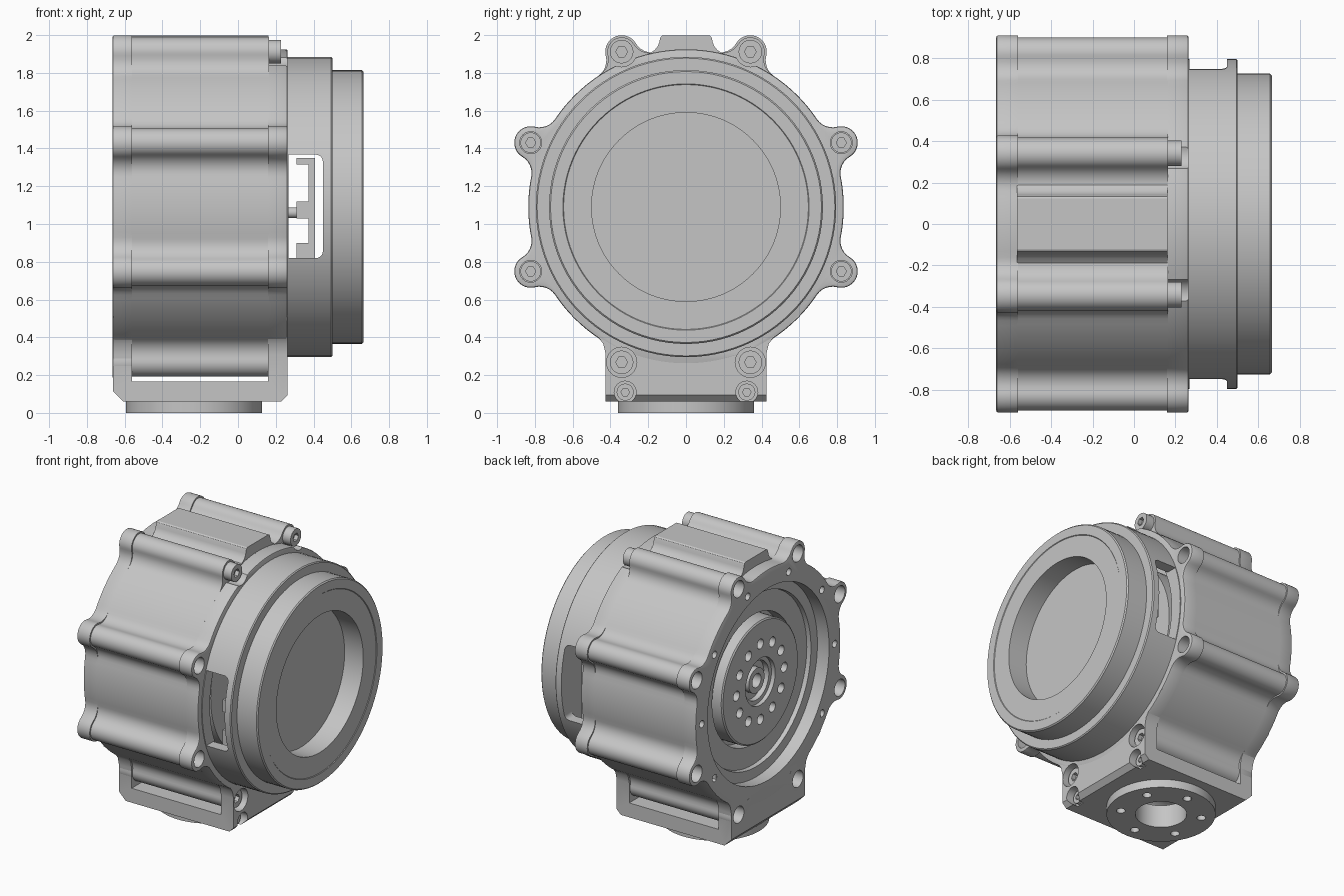
import bpy, bmesh
from math import sin, cos, pi, acos, radians, hypot
from mathutils import Vector, Matrix

if bpy.data.objects.get("Cube"):
    bpy.data.objects.remove(bpy.data.objects["Cube"])

CZ = 1.09        # height of the main axis
R, D = 0.835, 0.89   # drum radius, lug pitch radius
REAR, FRONT = -0.664, 0.263  # ends of the drum
FOOT_X = -0.233
helpers = []

grey = bpy.data.materials.new("machined grey")
grey.use_nodes = True
grey.diffuse_color = (0.56, 0.56, 0.56, 1)
grey.node_tree.nodes["Principled BSDF"].inputs["Base Color"].default_value = (0.56, 0.56, 0.56, 1)


def make(name, bm):
    bmesh.ops.remove_doubles(bm, verts=bm.verts, dist=1e-5)
    bmesh.ops.recalc_face_normals(bm, faces=bm.faces)
    mesh = bpy.data.meshes.new(name)
    bm.to_mesh(mesh)
    bm.free()
    mesh.materials.append(grey)
    obj = bpy.data.objects.new(name, mesh)
    bpy.context.collection.objects.link(obj)
    return obj


def prism(name, pts, x0, x1, round_at=None):
    """Extrude a (y, z) outline along x, optionally rounding the rim at one end."""
    bm = bmesh.new()
    face = bm.faces.new([bm.verts.new((x0, y, z)) for y, z in pts])
    ext = bmesh.ops.extrude_face_region(bm, geom=[face])["geom"]
    bmesh.ops.translate(bm, vec=(x1 - x0, 0, 0),
                        verts=[g for g in ext if isinstance(g, bmesh.types.BMVert)])
    if round_at is not None:
        rim = [e for e in bm.edges if all(abs(v.co.x - round_at) < 1e-5 for v in e.verts)]
        bmesh.ops.bevel(bm, geom=rim, offset=0.01, segments=2, affect='EDGES', profile=0.5)
    return make(name, bm)


def ring(y, z, r, n=32):
    return [(y + r * cos(2 * pi * i / n), z + r * sin(2 * pi * i / n)) for i in range(n)]


def rod(name, y, z, r, x0, x1, n=32):
    return prism(name, ring(y, z, r, n), x0, x1)


def upright(name, x, y, r, z0, z1, n=32):
    bm = bmesh.new()
    bmesh.ops.create_cone(bm, cap_ends=True, segments=n, radius1=r, radius2=r, depth=z1 - z0,
                          matrix=Matrix.Translation((x, y, (z0 + z1) / 2)))
    return make(name, bm)


def box(name, lo, hi, turn=0):
    lo, hi = Vector(lo), Vector(hi)
    bm = bmesh.new()
    bmesh.ops.create_cube(bm, size=1, matrix=Matrix.Translation((lo + hi) / 2)
                          @ Matrix.Rotation(turn, 4, 'Y') @ Matrix.Diagonal((*(hi - lo), 1)))
    return make(name, bm)


def lathe(name, profile, n=96):
    """Revolve a closed (x, radius) profile about the main axis."""
    bm = bmesh.new()
    vs = [bm.verts.new((x, 0, CZ + r)) for x, r in profile]
    es = [bm.edges.new((vs[i - 1], vs[i])) for i in range(len(vs))]
    bmesh.ops.spin(bm, geom=vs + es, cent=(0, 0, CZ), axis=(1, 0, 0),
                   angle=2 * pi, steps=n, use_merge=True)
    bmesh.ops.dissolve_degenerate(bm, edges=bm.edges, dist=1e-5)
    return make(name, bm)


def cut(obj, cutters):
    for c in cutters:
        c.hide_render = True
        mod = obj.modifiers.new("cut", 'BOOLEAN')
        mod.object, mod.operation, mod.solver = c, 'DIFFERENCE', 'EXACT'
        if c not in helpers:
            helpers.append(c)
    deps = bpy.context.evaluated_depsgraph_get()
    mesh = bpy.data.meshes.new_from_object(obj.evaluated_get(deps))
    obj.modifiers.clear()
    obj.data = mesh
    return obj


def at(p, d=D):
    return d * cos(p), CZ + d * sin(p)


def lug_outline(lugs, l, f=0.1):
    """Circle with round lugs blended in by concave fillets."""
    def arc(c, r, a0, a1, n):
        return [(c[0] + r * cos(a0 + (a1 - a0) * i / n), c[1] + r * sin(a0 + (a1 - a0) * i / n))
                for i in range(n + 1)]
    a = acos(((R + f) ** 2 + D * D - (l + f) ** 2) / (2 * (R + f) * D))
    # direction from lug to fillet centre, in the frame of the lug
    fx, fy = (R + f) * cos(a) - D, (R + f) * sin(a)
    b = acos(fx / hypot(fx, fy))
    out = []
    for i, p in enumerate(lugs):
        F1, F2 = at(p - a, R + f), at(p + a, R + f)
        out += arc(F1, f, p - a + pi, p - b + pi, 6)
        out += arc(at(p), l, p - b, p + b, 16)[1:-1]
        out += arc(F2, f, p + b - pi, p + a - pi, 6)
        nxt = lugs[(i + 1) % len(lugs)] + (2 * pi if i == len(lugs) - 1 else 0)
        n = max(4, int((nxt - p) / radians(4)))
        out += arc((0, CZ), R, p + a, nxt - a, n)[1:-1]
    return out


ALL = [radians(22.5 + 45 * k) for k in range(8)]
SIDE = [ALL[i] for i in (0, 3, 4, 7)]
ENDS = [ALL[i] for i in (1, 2, 5, 6)]

# Shared cutters
bore = rod("bore_cutter", 0, CZ, 0.70, -0.7, -0.45, 96)
front_bore = rod("front_bore_cutter", 0, CZ, 0.70, 0.02, 0.3, 96)
lug_holes = [rod("lug_hole_cutter", *at(p), 0.06, -0.7, -0.4) for p in ALL]
rim_holes = [rod("rim_hole_cutter", *at(k * pi / 5, 0.765), 0.026, -0.7, -0.6, 16) for k in range(10)]
pockets = [rod("pocket_cutter", *at(p), 0.08, 0.165, 0.3) for p in ENDS]
screw_holes = [rod("screw_cutter", *at(p), 0.058, 0.1, 0.3) for p in SIDE]

# Drum body with its two flanges
cut(prism("drum_body", lug_outline(ALL, 0.076), -0.565, 0.165),
    [bore, front_bore] + lug_holes + screw_holes)
cut(prism("rear_flange", lug_outline(ALL, 0.087), REAR, -0.56, REAR), [bore] + lug_holes + rim_holes)
cut(prism("front_flange", lug_outline(SIDE, 0.087), 0.16, FRONT, FRONT),
    [front_bore] + pockets + screw_holes)

# Raised pad on top
half = [(0.21, 1.888), (0.185, 1.908), (0.165, 1.922), (0.15, 1.94), (0.142, 1.96), (0.138, 1.98),
        (0.132, 1.993), (0.122, 1.999)]
prism("top_pad", half + [(-y, z) for y, z in reversed(half)], -0.565, 0.162)

# Base frame with side windows, chamfered ends and bolt pockets
half = [(0.425, 0.06), (0.425, 0.31), (0.438, 0.365), (0.47, 0.41), (0.6, 0.51), (0.6, 0.8)]
base = prism("base_frame", half + [(-y, z) for y, z in reversed(half)], REAR + 0.001, FRONT - 0.001)
chamfers = [box("chamfer_cutter", (x - s, -1, 0.06 - s), (x + s, 1, 0.06 + s), pi / 4)
            for x, s in ((REAR, 0.04), (FRONT, 0.025))]
window = box("window_cutter", (-0.56, -1, 0.165), (0.16, 1, 0.95))
low_pockets = [rod("low_pocket_cutter", s * 0.322, 0.11, 0.058, 0.19, 0.3) for s in (-1, 1)]
foot_hole = upright("foot_hole_cutter", FOOT_X, 0, 0.17, -0.1, 0.2)
cut(base, [window, bore, front_bore, foot_hole] + chamfers + pockets + low_pockets + lug_holes[4:])

# Round mounting foot
foot_bolts = [upright("foot_bolt_cutter", FOOT_X + 0.27 * cos(a), 0.27 * sin(a), 0.03, -0.1, 0.045, 16)
              for a in [radians(30 + 60 * k) for k in range(6)]]
cut(upright("mounting_foot", FOOT_X, 0, 0.36, 0, 0.065, 64), [foot_hole] + foot_bolts)


# Socket head bolts
def bolt(name, y, z, r, x0, x1):
    socket = rod("socket_cutter", y, z, r * 0.5, x1 - 0.03, x1 + 0.1, 6)
    cut(rod(name, y, z, r, x0, x1), [socket])


for p in ENDS:
    bolt("flange_bolt", *at(p), 0.062, 0.15, 0.228)
for p in SIDE:
    bolt("lug_screw", *at(p), 0.054, 0.09, 0.12)
for s in (-1, 1):
    bolt("base_bolt", s * 0.322, 0.11, 0.045, 0.18, 0.215)

# Front housing with recessed window and side slots
housing = lathe("front_housing", [
    (0.25, 0.72), (0.25, 0.795), (0.493, 0.795), (0.5, 0.788), (0.5, 0.725), (0.656, 0.725),
    (0.664, 0.717), (0.664, 0.652), (0.66, 0.648), (0.66, 0.5), (0.51, 0.5), (0.51, 0),
    (0.45, 0), (0.45, 0.72)])
slot = box("slot_cutter", (0.268, -1, 0.82), (0.449, 1, 1.367))
bm = bmesh.new()
bm.from_mesh(slot.data)
corners = [e for e in bm.edges if all(v.co.x > 0.4 for v in e.verts)
           and abs(e.verts[0].co.y - e.verts[1].co.y) > 1]
bmesh.ops.bevel(bm, geom=corners, offset=0.035, segments=5, affect='EDGES', profile=0.5)
bm.to_mesh(slot.data)
bm.free()
cut(housing, [slot])

# Mechanism seen through the slots
rod("stator", 0, CZ, 0.6, 0.01, 0.2, 64)
box("inner_plate", (0.372, -0.62, 0.79), (0.408, 0.62, 1.35))
box("upper_post", (0.31, -0.62, 1.315), (0.38, 0.62, 1.35))
box("middle_post", (0.31, -0.62, 1.03), (0.38, 0.62, 1.12))
box("lower_post", (0.31, -0.62, 0.79), (0.38, 0.62, 0.9))
rod("inner_shaft", 0, 1.06, 0.028, 0.19, 0.32)

# Stepped ring and perforated hub in the open rear
lathe("rear_ring", [(-0.44, 0.47), (-0.54, 0.47), (-0.54, 0.62), (-0.57, 0.625),
                    (-0.57, 0.705), (-0.44, 0.705)])
hub = lathe("rear_hub", [(-0.44, 0), (-0.5, 0), (-0.5, 0.05), (-0.57, 0.05), (-0.57, 0.09),
                         (-0.53, 0.09), (-0.53, 0.14), (-0.57, 0.14), (-0.57, 0.17),
                         (-0.6, 0.17), (-0.6, 0.43), (-0.592, 0.44), (-0.44, 0.44)])
cut(hub, [rod("hub_hole_cutter", *at(k * pi / 6, 0.275), 0.036, -0.7, -0.5, 16) for k in range(12)])

# Remove cutters and smooth the curved faces
for c in helpers:
    bpy.data.objects.remove(c)
bpy.ops.object.select_all(action='DESELECT')
for o in bpy.context.collection.objects:
    if o.type == 'MESH':
        o.select_set(True)
        bpy.context.view_layer.objects.active = o
bpy.ops.object.shade_smooth_by_angle(angle=radians(30))
